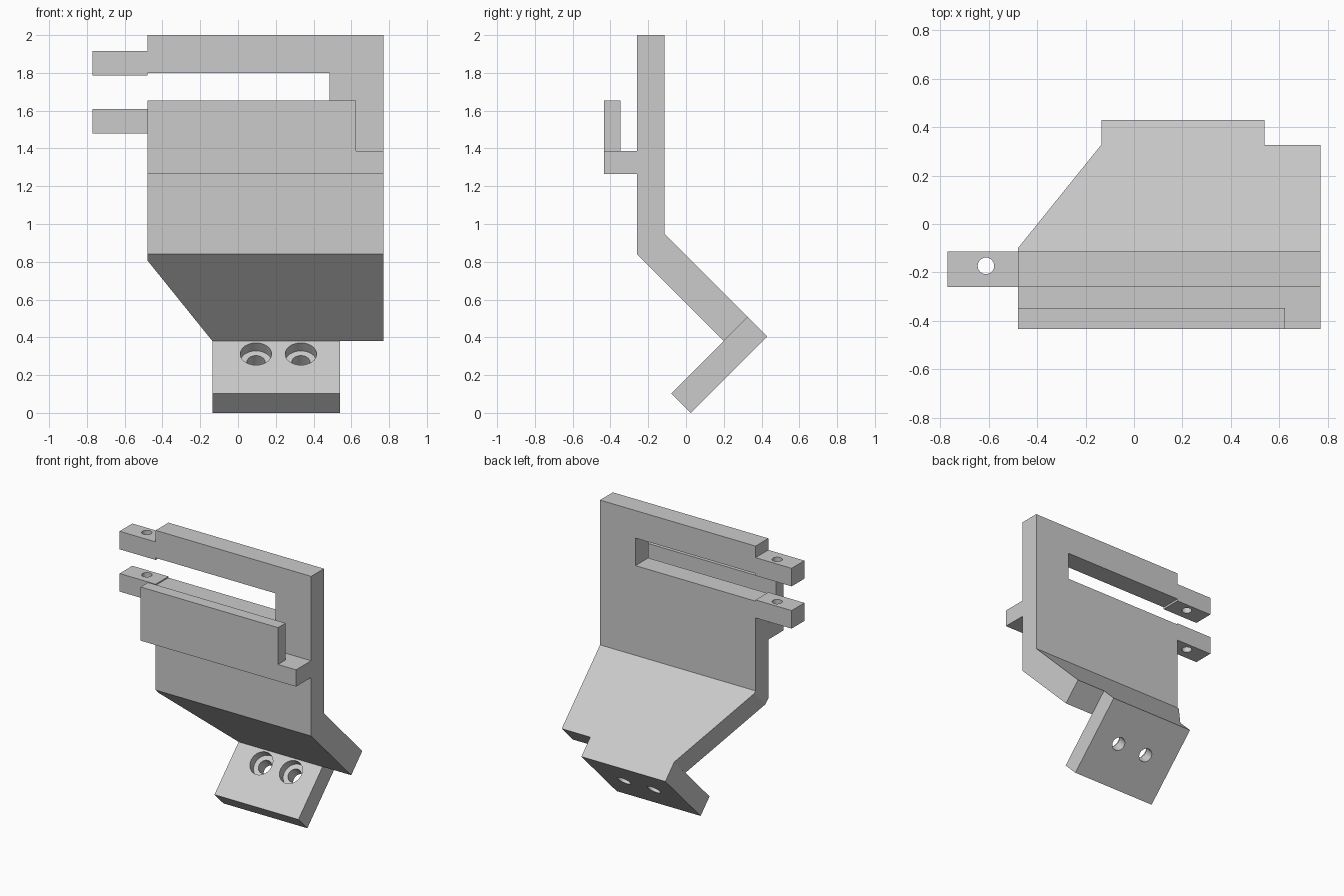
import bpy
import bmesh
from mathutils import Vector

cube = bpy.data.objects.get("Cube")
if cube:
    bpy.data.objects.remove(cube, do_unlink=True)

grey = bpy.data.materials.new("plain grey")
grey.use_nodes = True
COLOUR = (0.6, 0.6, 0.6, 1)
grey.diffuse_color = COLOUR
grey.node_tree.nodes["Principled BSDF"].inputs["Base Color"].default_value = COLOUR

X, Y, Z = Vector((1, 0, 0)), Vector((0, 1, 0)), Vector((0, 0, 1))
NORMAL = Vector((0, 1, 1)).normalized()    # across the sloping plate
SLOPE = Vector((0, 1, -1)).normalized()    # down the sloping plate


def finish(name, bm):
    bmesh.ops.recalc_face_normals(bm, faces=bm.faces)
    mesh = bpy.data.meshes.new(name)
    bm.to_mesh(mesh)
    bm.free()
    mesh.materials.append(grey)
    obj = bpy.data.objects.new(name, mesh)
    bpy.context.collection.objects.link(obj)
    return obj


def prism(name, points, u, v, start, extrude):
    """Extrude a flat outline drawn on the axes u and v."""
    bm = bmesh.new()
    face = bm.faces.new([bm.verts.new(start + u * a + v * b) for a, b in points])
    moved = bmesh.ops.extrude_face_region(bm, geom=[face])["geom"]
    bmesh.ops.translate(bm, vec=extrude,
                        verts=[g for g in moved if isinstance(g, bmesh.types.BMVert)])
    return finish(name, bm)


def box(name, x0, x1, y0, y1, z0, z1):
    return prism(name, [(x0, z0), (x1, z0), (x1, z1), (x0, z1)],
                 X, Z, Y * y0, Y * (y1 - y0))


def rod(centre, axis, radius, length):
    bm = bmesh.new()
    bmesh.ops.create_cone(bm, cap_ends=True, segments=40, radius1=radius,
                          radius2=radius, depth=length)
    bm.transform(axis.to_track_quat('Z', 'Y').to_matrix().to_4x4())
    bmesh.ops.translate(bm, vec=centre, verts=bm.verts)
    return finish("cutter", bm)


def cut(obj, cutter):
    mod = obj.modifiers.new("cut", 'BOOLEAN')
    mod.operation, mod.solver, mod.object = 'DIFFERENCE', 'EXACT', cutter
    bpy.context.view_layer.objects.active = obj
    bpy.ops.object.modifier_apply(modifier=mod.name)
    bpy.data.objects.remove(cutter, do_unlink=True)


def smooth_holes(obj):
    bpy.ops.object.select_all(action='DESELECT')
    obj.select_set(True)
    bpy.context.view_layer.objects.active = obj
    bpy.ops.object.shade_smooth_by_angle()


LEFT, RIGHT = -0.48, 0.77
FRONT, BACK = -0.26, -0.113

# Bent main plate with its open slot and tapered lower corner
plate = prism("bent_plate",
              [(FRONT, 2), (FRONT, 0.84), (0.2, 0.38), (0.3275, 0.5075),
               (BACK, 0.948), (BACK, 2)],
              Y, Z, X * LEFT, X * (RIGHT - LEFT))
cut(plate, box("cutter", -0.7, 0.485, -0.4, 0, 1.6, 1.8))
s0, s1 = -0.732, -0.127
cut(plate, prism("cutter",
                 [(LEFT, s0), (-0.135, s1), (-0.135, 0), (-0.7, 0), (-0.7, s0)],
                 X, SLOPE, NORMAL * 0.36, NORMAL * 0.3))

# Front tray: ledge and upright lip in one L profile, lip cut short at one end
tray = prism("front_tray",
             [(FRONT, 1.265), (-0.433, 1.265), (-0.433, 1.655),
              (-0.347, 1.655), (-0.347, 1.387), (FRONT, 1.387)],
             Y, Z, X * LEFT, X * (RIGHT - LEFT))
cut(tray, box("cutter", 0.625, 1, -0.6, -0.3, 1.387, 2))

# Two side arms with vertical pin holes
for name, z0 in (("lower_arm", 1.478), ("upper_arm", 1.785)):
    arm = box(name, -0.77, LEFT, FRONT, BACK, z0, z0 + 0.131)
    cut(arm, rod(Vector((-0.612, -0.173, z0)), Z, 0.034, 0.6))
    smooth_holes(arm)

# Angled foot with two counterbored screw holes
foot = prism("foot", [(0.3275, 0.5075), (0.43, 0.405), (0.025, 0), (-0.0775, 0.1025)],
             Y, Z, X * -0.135, X * 0.675)
for x in (0.095, 0.333):
    seat = Vector((x, 0.132, 0.312))
    cut(foot, rod(seat, SLOPE, 0.048, 0.6))
    cut(foot, rod(seat, SLOPE, 0.083, 0.12))
smooth_holes(foot)
